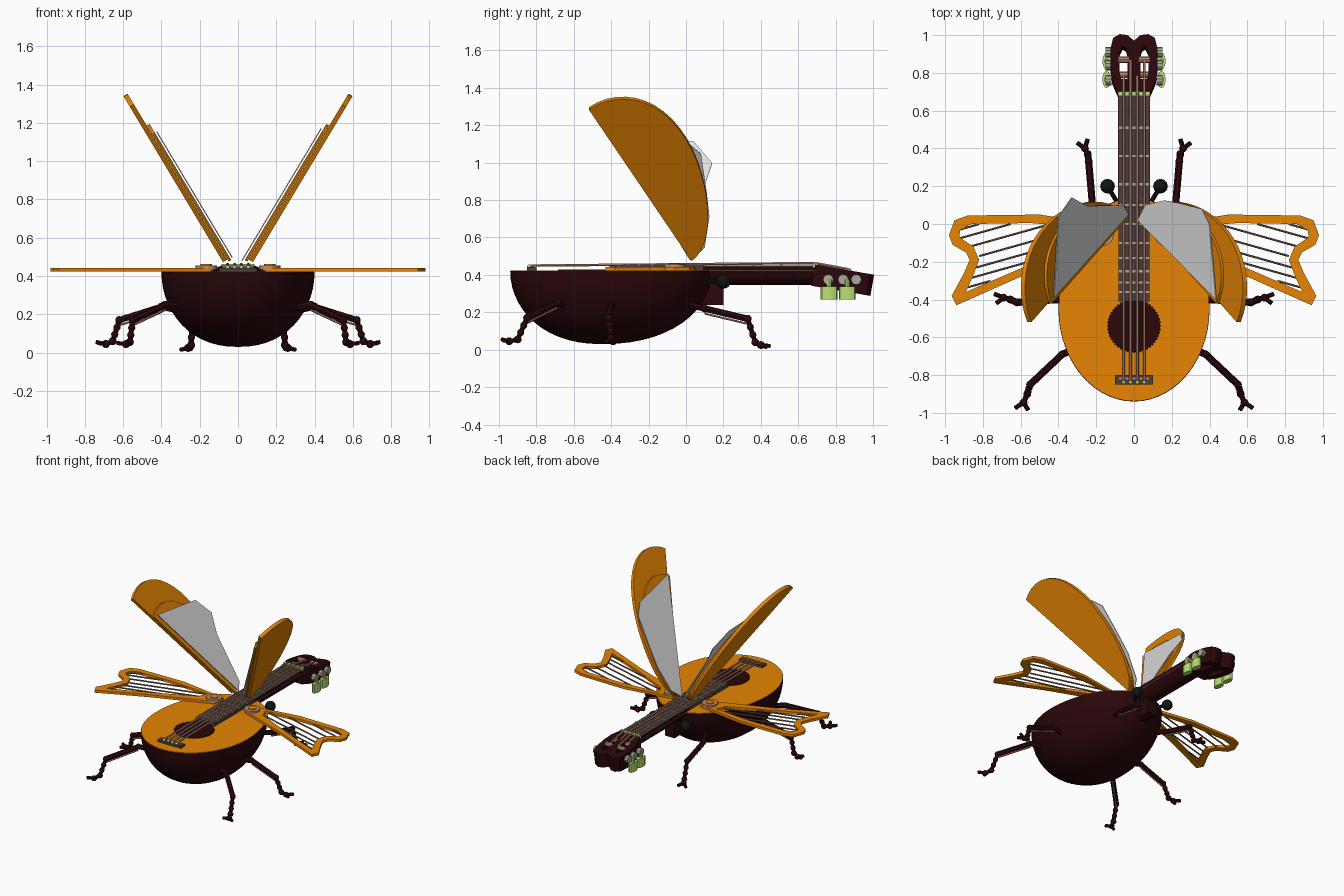
import bpy, bmesh, math
from mathutils import Matrix, Vector

if "Cube" in bpy.data.objects:
    bpy.data.objects.remove(bpy.data.objects["Cube"])


def material(name, *rgb):
    m = bpy.data.materials.new(name)
    m.use_nodes = True
    m.diffuse_color = (*rgb, 1)
    m.node_tree.nodes["Principled BSDF"].inputs["Base Color"].default_value = (*rgb, 1)
    return m


MAROON = material("dark maroon wood", .023, .002, .003)
ORANGE = material("orange wood", .8, .235, .001)
BROWN = material("grey brown wood", .075, .048, .042)
COPPER = material("copper", .5, .26, .18)
GREEN = material("pale green", .5, .75, .18)
STEEL = material("grey metal", .4, .4, .32)
STRING = material("string bronze", .22, .14, .11)
MEMBRANE = material("wing membrane grey", .75, .75, .75)
BLACK = material("black", .005, .007, .007)


def finish(name, bm, mat, matrix=None):
    """Clean the bmesh and turn it into an object."""
    if matrix:
        bm.transform(matrix)
    bmesh.ops.remove_doubles(bm, verts=bm.verts, dist=.0002)
    bmesh.ops.recalc_face_normals(bm, faces=bm.faces)
    me = bpy.data.meshes.new(name)
    bm.to_mesh(me)
    bm.free()
    me.materials.append(mat)
    me.polygons.foreach_set("use_smooth", [True] * len(me.polygons))
    me.set_sharp_from_angle(angle=math.radians(35))
    ob = bpy.data.objects.new(name, me)
    bpy.context.collection.objects.link(ob)
    return ob


def curve_mesh(name, splines, mat, matrix=None, cyclic=False, **settings):
    cu = bpy.data.curves.new(name, "CURVE")
    for key, value in settings.items():
        setattr(cu, key, value)
    for pts in splines:
        sp = cu.splines.new("POLY")
        sp.points.add(len(pts) - 1)
        for p, co in zip(sp.points, pts):
            p.co = (*co, 1) if len(co) == 3 else (*co, 0, 1)
        sp.use_cyclic_u = cyclic
    tmp = bpy.data.objects.new(name + " path", cu)
    bpy.context.collection.objects.link(tmp)
    me = bpy.data.meshes.new_from_object(tmp.evaluated_get(bpy.context.evaluated_depsgraph_get()))
    bpy.data.objects.remove(tmp)
    bpy.data.curves.remove(cu)
    bm = bmesh.new()
    bm.from_mesh(me)
    bpy.data.meshes.remove(me)
    return finish(name, bm, mat, matrix)


def plate(name, outlines, thick, mat, matrix):
    """Flat plate; the outlines after the first are holes."""
    return curve_mesh(name, outlines, mat, matrix, True, dimensions="2D", fill_mode="BOTH", extrude=thick / 2)


def tubes(name, paths, radius, mat):
    return curve_mesh(name, paths, mat, dimensions="3D", bevel_depth=radius, bevel_resolution=1, use_fill_caps=True)


def box(name, lo, hi, mat):
    bm = bmesh.new()
    bmesh.ops.create_cube(bm, size=1)
    lo, hi = Vector(lo), Vector(hi)
    return finish(name, bm, mat, Matrix.Translation((lo + hi) / 2) @ Matrix.Diagonal((*(hi - lo), 1)))


def cylinder(name, centre, radius, depth, mat, axis="Z", squash=1, sides=24):
    bm = bmesh.new()
    bmesh.ops.create_cone(bm, cap_ends=True, segments=sides, radius1=radius, radius2=radius, depth=depth)
    turn = Matrix.Rotation(math.pi / 2, 4, "Y") if axis == "X" else Matrix()
    return finish(name, bm, mat, Matrix.Translation(centre) @ turn @ Matrix.Diagonal((squash, 1, 1, 1)))


def ball(name, centre, radius, mat):
    bm = bmesh.new()
    bmesh.ops.create_uvsphere(bm, u_segments=12, v_segments=8, radius=radius)
    return finish(name, bm, mat, Matrix.Translation(centre))


def flip(s, pts):
    return [(s * p[0], *p[1:]) for p in pts]


# Egg-shaped bowl and soundboard
def egg(scale, n=56):
    ring = []
    for i in range(n):
        a = 2 * math.pi * i / n
        reach = .59 if math.sin(a) > 0 else .49
        ring.append((.4 * scale * math.cos(a), -.45 + reach * scale * math.sin(a)))
    return ring


bm = bmesh.new()
rings = []
for k in range(14):
    a = math.pi / 2 * k / 14
    rings.append([bm.verts.new((x, y, .42 - .39 * math.sin(a))) for x, y in egg(math.cos(a) ** .9)])
pole = bm.verts.new((0, -.45, .03))
for r0, r1 in zip(rings, rings[1:]):
    for i in range(len(r0)):
        bm.faces.new((r0[i - 1], r0[i], r1[i], r1[i - 1]))
for i in range(len(rings[-1])):
    bm.faces.new((rings[-1][i - 1], rings[-1][i], pole))
bm.faces.new(rings[0])
finish("bowl", bm, MAROON)
plate("soundboard", [egg(.992)], .008, ORANGE, Matrix.Translation((0, 0, .42)))
cylinder("sound_hole", (0, -.54, .425), .138, .006, MAROON, sides=40)
for i in range(48):
    a = 2 * math.pi * i / 48
    cylinder("rosette_bead", (.138 * math.cos(a), -.54 + .138 * math.sin(a), .425), .006, .006, MAROON, sides=6)

# Neck, fretboard and frets
arc = [(.085 * math.cos(math.pi * i / 12), -.1 * math.sin(math.pi * i / 12)) for i in range(13)]
along_y = Matrix(((1, 0, 0, 0), (0, 0, 1, .4), (0, 1, 0, .445), (0, 0, 0, 1)))
plate("neck", [arc], .62, MAROON, along_y)
box("neck_heel", (-.04, .08, .24), (.04, .2, .38), MAROON)
box("fretboard", (-.083, -.41, .42), (.083, .69, .45), BROWN)
for y in (.51, .36, .21, .1, 0, -.1, -.18, -.25, -.31, -.36):
    box("fret", (-.083, y - .006, .445), (.083, y + .006, .456), STEEL)
box("nut", (-.085, .678, .44), (.085, .702, .463), GREEN)

# Slotted headstock with two rounded lobes
half = [(.085, -.02), (.115, .05), (.125, .12), (.125, .22), (.11, .28), (.075, .3), (.035, .295), (0, .265)]
outline = half + [(-x, y) for x, y in half[-2::-1]]
slot = [(.035, .06), (.068, .06), (.078, .1), (.078, .2), (.06, .235), (.042, .225), (.035, .2)]
tilt = Matrix.Translation((0, .7, .395)) @ Matrix.Rotation(-.17, 4, "X")
plate("headstock", [outline, slot, flip(-1, slot)], .115, MAROON, tilt)

# Tuning machines
for s in (-1, 1):
    for y in (.76, .84, .91):
        cylinder("tuner_gear", (s * .135, y, .375), .028, .03, STEEL, "X", sides=10)
    for y in (.765, .862):
        cylinder("tuner_knob", (s * .145, y, .303), .045, .068, GREEN, squash=.5, sides=12)
        cylinder("tuner_stem", (s * .145, y, .345), .014, .06, GREEN, sides=8)
    for y in (.79, .87):
        cylinder("string_post", (s * .055, y, .42), .017, .06, COPPER, "X", sides=8)

# Bridge and strings
box("bridge", (-.1, -.85, .42), (.1, -.8, .442), BROWN)
box("bridge_saddle", (-.08, -.822, .435), (.08, -.812, .448), COPPER)
for i in range(4):
    x = (i - 1.5) * .036
    ball("bridge_pin", (x, -.838, .445), .011, GREEN)
    tubes("string", [[(x, -.838, .446), (x, -.815, .45), (x, .69, .463), (x, .79 + .08 * (i % 2), .43)]], .0075, COPPER)

# Wing case outline in its own plane: half ellipse, fuller towards the tip
case = []
for i in range(25):
    a = math.pi * (i / 24 - .5)
    along, out = .49 * math.sin(a), .335 * math.cos(a) * (1 + .2 * math.sin(a))
    case.append((-.245 - .561 * along + .827 * out, .405 + .827 * along + .561 * out))
lining = [(.03 + (u - .03) * .82, v * .82) for u, v in case]


def wing_plane(s, x):
    k = 1.166
    return Matrix(((0, s * .6, s / k, s * x), (1, 0, 0, 0), (0, 1, -.6 / k, .48), (0, 0, 0, 1)))


membranes = {
    -1: [(.03, .05), (.06, .1), (.25, .095), (.33, .14), (.4, .04), (.425, -.39)],
    1: [(.02, .02), (.06, .1), (.16, .125), (.24, .11), (.36, .08), (.4, 0), (.435, -.4)],
}

# Harp-shaped lower wing
frame = [(.12, -.01), (.5, .05), (.88, .045), (.95, .02), (.98, -.06), (.96, -.11), (.89, -.15), (.87, -.19),
         (.9, -.26), (.965, -.38), (.94, -.43), (.58, -.27), (.13, -.1)]
opening = [(.25, -.02), (.55, .005), (.86, 0), (.92, -.03), (.925, -.07), (.85, -.12), (.82, -.19), (.85, -.27),
           (.89, -.36), (.6, -.235), (.28, -.09)]
harp_ends = [(.925, -.03), (.92, -.075), (.87, -.12), (.82, -.17), (.835, -.23), (.86, -.285), (.88, -.335)]

# Legs: hip, knee, ankle, foot, then the two claw tips
legs = {
    "front": [(.19, .02, .24), (.22, .1, .22), (.24, .33, .165), (.245, .37, .04), (.26, .4, .025),
              (.3, .43, .015), (.245, .45, .02)],
    "middle": [(.31, -.4, .22), (.4, -.4, .24), (.62, -.415, .17), (.655, -.4, .06), (.69, -.39, .045),
               (.74, -.37, .055), (.73, -.42, .05)],
    "rear": [(.31, -.66, .24), (.38, -.69, .25), (.55, -.85, .17), (.565, -.9, .055), (.585, -.945, .045),
             (.56, -.985, .055), (.63, -.975, .05)],
}

for s, side in ((1, "left"), (-1, "right")):
    plate(side + "_wing_case", [case], .025, ORANGE, wing_plane(s, .068))
    plate(side + "_wing_lining", [lining], .016, ORANGE, wing_plane(s, .042))
    sheet = [(y, (x - .02) / .6) for x, y in membranes[s]]
    plate(side + "_wing_membrane", [sheet], .006, MEMBRANE, wing_plane(s, .02))

    level = Matrix.Translation((0, 0, .433))
    plate(side + "_harp_wing", [flip(s, frame), flip(s, opening)], .02, ORANGE, level)
    # Parallel strings, each starting on the upper or the lower bar
    wires = []
    for x, y in harp_ends:
        start = max(.28, x + y / .28, (.033 - y - .28 * x) / .16)
        wires.append(flip(s, [(start, y + .28 * (x - start), .433), (x, y, .433)]))
    tubes(side + "_harp_strings", wires, .0055, STRING)
    cylinder(side + "_wing_hinge", (s * .165, -.06, .445), .056, .022, COPPER)
    cylinder(side + "_hinge_cap", (s * .165, -.06, .458), .03, .008, ORANGE)

    for part, pts in legs.items():
        name = f"{side}_{part}_leg"
        p = [Vector(q) for q in flip(s, pts)]
        tubes(name + "_thigh", [p[:3]], .019, MAROON)
        tubes(name + "_shin", [p[2:5]], .014, MAROON)
        tubes(name + "_claws", [[p[4], p[5]], [p[4], p[6]]], .012, MAROON)
        for joint in p[1:5]:
            ball(name + "_joint", joint, .021, MAROON)
        for t in (.35, .68):
            ball(name + "_shin_bead", p[2].lerp(p[3], t), .019, MAROON)
        drop = Vector((0, 0, -.027))
        tubes(name + "_tendon", [[p[1] + drop, p[2] + drop]], .006, COPPER)

    # Feelers
    tubes(side + "_feeler", [flip(s, [(.08, .1, .36), (.14, .2, .365)])], .012, BLACK)
    ball(side + "_feeler_ball", (s * .14, .2, .365), .039, BLACK)
